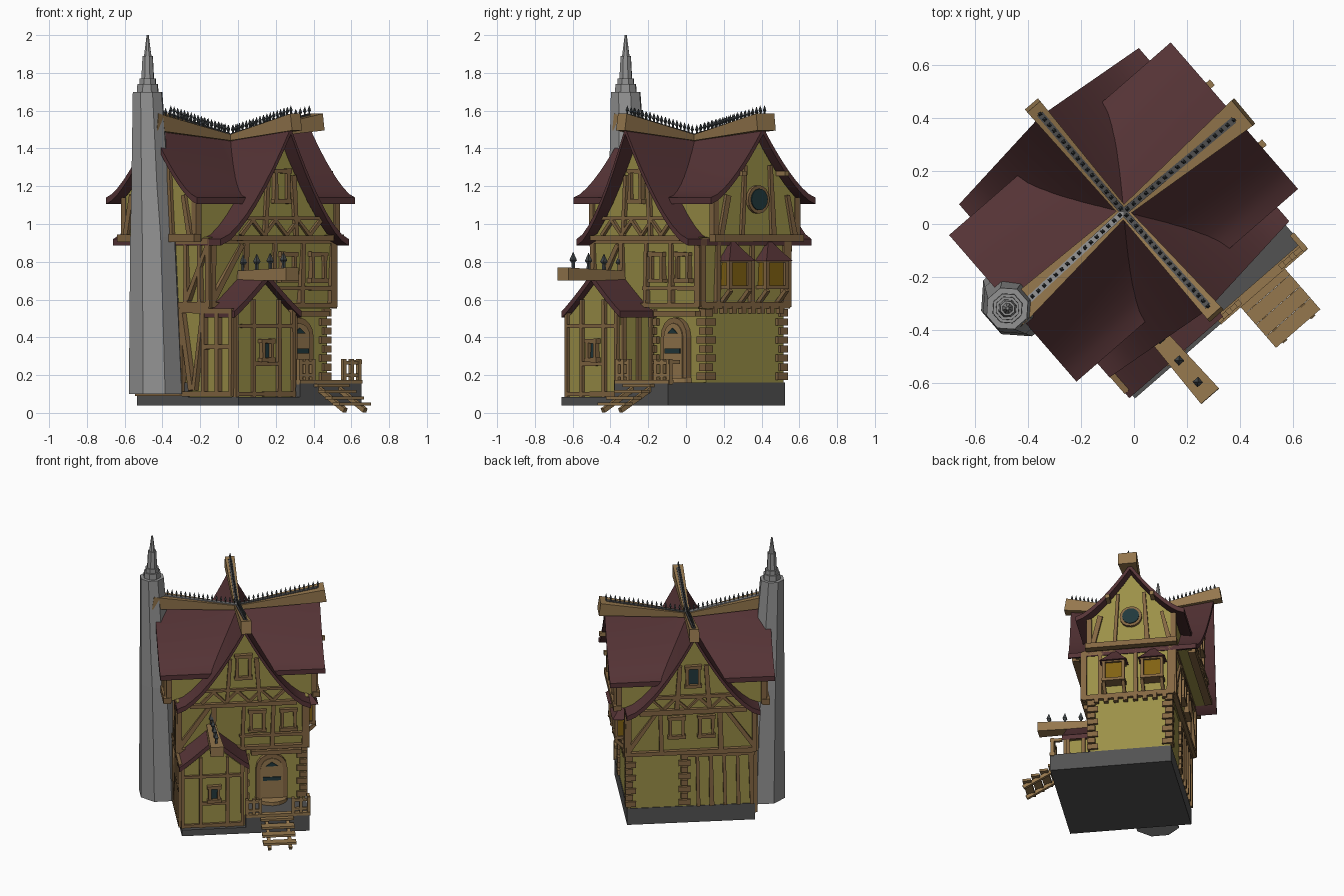
import bpy, bmesh, math, random
from mathutils import Vector, Matrix

if "Cube" in bpy.data.objects:
    bpy.data.objects.remove(bpy.data.objects["Cube"])
random.seed(4)
TURN = Matrix.Rotation(math.radians(41), 4, 'Z')   # the house stands turned on its plot
COL = dict(plaster=(.33, .28, .065), timber=(.23, .135, .055), light_wood=(.30, .185, .075),
           roof_maroon=(.092, .034, .037), stone=(.29, .29, .29), dark_stone=(.085, .085, .085),
           iron=(.06, .07, .075), glass=(.015, .04, .045), amber=(.22, .12, .006))
MATS = {}
for k, c in COL.items():
    MATS[k] = bpy.data.materials.new(k)
    MATS[k].diffuse_color = (*c, 1)
PARTS = {}

# ---------- helpers: everything is a loft of rings ----------
def loft(name, mat, rings):
    vs, fs, _ = PARTS.setdefault(name, ([], [], mat))
    b, n = len(vs), len(rings[0])
    for r in rings:
        vs.extend(Vector(p) for p in r)
    for i in range(len(rings) - 1):
        for j in range(n):
            k = (j + 1) % n
            fs.append((b+i*n+j, b+i*n+k, b+(i+1)*n+k, b+(i+1)*n+j))
    fs.append(tuple(b + j for j in range(n))[::-1])
    fs.append(tuple(b + (len(rings)-1)*n + j for j in range(n)))

def box(name, mat, x0, x1, y0, y1, z0, z1):
    loft(name, mat, [[(x0, y0, z), (x1, y0, z), (x1, y1, z), (x0, y1, z)] for z in (z0, z1)])

def bar(name, mat, p, q, a, b=None, n=(0, 0, 1)):
    """bar from p to q; a and b are (width, depth) at its ends, n the depth direction"""
    p, q, n = Vector(p), Vector(q), Vector(n)
    d = (q - p).normalized()
    s = d.cross(n).normalized()
    u = s.cross(d)
    loft(name, mat, [[o + s*w*i/2 + u*t*j/2 for i, j in ((-1, -1), (1, -1), (1, 1), (-1, 1))]
                     for o, (w, t) in ((p, a), (q, b or a))])

def ngon(x, y, z, r, n=8):
    return [(x + r*math.cos((i+.5)*2*math.pi/n), y + r*math.sin((i+.5)*2*math.pi/n), z) for i in range(n)]

def wall(side, pos):
    """gives (normal, function from along/height/out to a point)"""
    s = 1 if side in ('right', 'back') else -1
    if side in ('front', 'back'):
        return Vector((0, s, 0)), lambda a, z, d=0: Vector((a, pos + s*d, z))
    return Vector((s, 0, 0)), lambda a, z, d=0: Vector((pos + s*d, a, z))

def strut(w, a0, z0, a1, z1, width=.027, name='wall_timbers', mat='timber', depth=.032):
    r = random.uniform
    bar(name, mat, w[1](a0, z0, .002), w[1](a1, z1, .002), (width*r(.75, 1.3), depth),
        (width*r(.75, 1.3), depth), w[0])

def plate(w, name, mat, pts, d):
    loft(name, mat, [[w[1](a, z, e) for a, z in pts] for e in (-.01, d)])

def window(w, a, z, wd=.085, h=.14, mat='plaster'):
    x, y = wd/2, h/2
    plate(w, 'window_panes_' + mat, mat, [(a-x, z-y), (a+x, z-y), (a+x, z+y), (a-x, z+y)], .008)
    for s in (-1, 1):
        strut(w, a+s*x, z-y, a+s*x, z+y, .02, 'window_frames', depth=.05)
        strut(w, a-x-.018, z+s*y, a+x+.018, z+s*y, .022, 'window_frames', depth=.055)

def arch(a, z0, zc, r):
    return [(a-r, z0), (a+r, z0)] + [(a + r*math.cos(t*math.pi/8), zc + r*math.sin(t*math.pi/8)) for t in range(9)]

def spike(p, h, r):
    x, y, z = p
    loft('roof_spikes', 'iron', [ngon(x, y, z+f*h, r*k, 4) for f, k in ((0, .5), (.35, .45), (.5, 1), (1, .05))])

# ---------- foundation, walls ----------
box('foundation', 'dark_stone', -.43, .43, -.09, .32, .04, .16)
box('foundation', 'dark_stone', 0, .43, -.5, -.09, .04, .16)
box('foundation', 'dark_stone', -.43, 0, -.5, -.09, .04, .085)
box('ground_floor', 'plaster', -.42, .425, -.23, .315, .08, .56)
loft('upper_floor', 'plaster', [[(-x, y0, z), (x, y0, z), (x, y1, z), (-x, y1, z)]
     for x, y0, y1, z in ((.42, -.26, .325, .55), (.44, -.285, .345, .93))])
box('attic', 'plaster', -.49, .49, -.23, .35, .92, 1.13)

# ---------- roofs: concave slopes with sagging ridges ----------
CY = .06
def slope(t, half, eave, peak, k):
    return eave + (peak-eave)*max(0, 1-abs(t)/half)**k
MAIN, CROSS, PORCH = (.367, 1.14, 1.51, 1.45), (.45, .92, 1.51, 1.5), (.235, .54, .735, 1.1)

def roof(name, prof, place, l0, l1, sag=.07, over=0.):
    half, mid, rings = prof[0], (l0+l1)/2, []
    ts = [half*(i/8-1) for i in range(17)]
    for i in range(13):
        f = i/6 - 1
        row = []
        for t in ts:
            k = 1-abs(t)/half
            row.append((t, mid + f*((l1-l0)/2 + over*k), slope(t, *prof) - sag*k*(1-abs(f))))
        rings.append([place(*p) for p in row] + [place(t, l, z-.035) for t, l, z in reversed(row)])
    loft(name, 'roof_maroon', rings)
along_x = lambda t, l, z: (l, CY+t, z)
along_y = lambda t, l, z: (t, l, z)
porch_y = lambda t, l, z: (t-.21, l, z)
roof('main_roof', MAIN, along_x, -.555, .555)
roof('cross_roof', CROSS, along_y, -.377, .49, over=.05)
roof('porch_roof', PORCH, porch_y, -.485, -.2, 0)

def gable(name, prof, place, w, base, l0, l1):
    ts = [w*(i/6-1) for i in range(13)]
    pts = [(-w, base)] + [(t, max(base+.005, slope(t, *prof)-.05)) for t in ts] + [(w, base)]
    loft(name, 'plaster', [[place(t, l, z) for t, z in pts] for l in (l0, l1)])
for l0, l1 in ((-.5, -.38), (.38, .5)):
    gable('side_gables', MAIN, along_x, .29, .92, l0, l1)
for l0, l1 in ((-.335, -.2), (.3, .445)):
    gable('cross_gables', CROSS, along_y, .40, .92, l0, l1)
gable('porch_walls', PORCH, porch_y, .21, .085, -.46, -.2)

# ---------- ridge beams with iron spikes ----------
def ridge(c, e, w0, w1, n, h=.05, strip='dark_stone'):
    c, e = Vector(c), Vector(e)
    bar('ridge_beams', 'light_wood', c, e, w0, w1)
    t0, t1 = c + Vector((0, 0, w0[1]/2)), e + Vector((0, 0, w1[1]/2))
    if n > 5:
        bar('ridge_strip_' + strip, strip, t0, t0.lerp(t1, .92), (.026, .012))
    for i in range(n):
        spike(t0.lerp(t1, (i+.6)/n*.94), h, .0095 if n > 5 else .02)
for x, y, w, m in ((.59, .048, .125, 'dark_stone'), (-.575, .042, .11, 'stone'),
                   (.008, -.46, .07, 'dark_stone'), (.005, .59, .065, 'dark_stone')):
    ridge((0, CY, 1.455), (x, y, 1.54), (.04, .03), (w, .09), 18, .052, m)
ridge((-.21, -.22, .725), (-.21, -.68, .735), (.06, .05), (.09, .068), 4, .085)

# ---------- chimney ----------
def chim(z, r):
    return ngon(-.642 + r*.92, .073, z, r*1.07)
loft('chimney', 'stone', [chim(.1, .142), chim(.93, .119), chim(1.2, .1), chim(1.7, .077)])
for z0, z1, a, b in ((1.69, 1.74, .06, .058), (1.73, 1.77, .047, .046), (1.76, 1.89, .036, .029), (1.88, 2, .022, .006)):
    loft('chimney_cap', 'stone', [ngon(-.57, .073, z0, a), ngon(-.57, .073, z1, b)])

# ---------- half timbering ----------
F1, B1, R1, L1 = wall('front', -.23), wall('back', .315), wall('right', .425), wall('left', -.43)
F2, B2, R2, L2 = wall('front', -.275), wall('back', .338), wall('right', .432), wall('left', -.432)
FG, BG, RG, LG = wall('front', -.335), wall('back', .445), wall('right', .5), wall('left', -.5)
PF, PR = wall('front', -.46), wall('right', 0)
for w, a0, a1 in ((F2, -.435, .435), (B2, -.435, .435), (R2, -.28, .34), (L2, -.28, .34)):
    for z in (.57, .91):
        strut(w, a0, z, a1, z, .03)
    for a in (a0+.012, a1-.012):
        strut(w, a, .56, a, .92, .035)
for w in (F2, B2):
    for a in (-.2, .2):
        strut(w, a, .57, a+.01, .91)
    strut(w, -.42, .6, -.22, .89)
strut(F2, 0, .57, .01, .91)
strut(B2, .42, .6, .22, .89)
strut(F2, -.02, .66, .43, .66, .022)
for a in (-.16, .08, .31):
    strut(R2, a, .57, a, .91)
for a in (-.2, -.09, .21):
    strut(L2, a, .57, a, .91)
strut(L2, -.26, .88, -.1, .6)
strut(L2, .2, .6, .33, .88)
for a in (-.45, -.34, -.23, -.05, .17, .3):                      # left ground wall
    strut(L1, a, .09, a, .55)
for a, b in ((-.05, -.13), (-.22, -.15), (.17, .24), (.3, .25)):
    strut(L1, a, .52, b, .12, .028)
strut(L1, -.46, .35, -.23, .35, .022)
for z in (.1, .54):
    strut(L1, -.46, z, .31, z)
for a in (-.41, -.32, -.23, -.14, -.05):                         # back ground wall
    strut(B1, a, .16, a+.008, .55)
strut(B1, -.43, .54, .02, .54)
for a in (-.42, -.3, -.12, -.02):                                # porch front and side
    strut(PF, a, .085, a, .6 if abs(a+.21) < .15 else .55, .024)
for z in (.1, .46):
    strut(PF, -.43, z, -.01, z, .022)
strut(PF, -.3, .26, -.12, .26, .02)
for a in (-.445, -.34, -.25):
    strut(PR, a, .09, a, .54, .024)
for z in (.1, .53):
    strut(PR, -.46, z, -.23, z, .022)

# gables: jetty beams, studs, zigzag
for w, lim, half in ((FG, .36, CROSS), (BG, .36, CROSS), (RG, .31, MAIN), (LG, .31, MAIN)):
    c = CY if half is MAIN else 0
    strut(w, c-lim, .925, c+lim, .925, .035, depth=.05)
    for t in ((-.26, -.11, .11, .26) if half is MAIN else (-.11, .11)):
        strut(w, c+t, .93, c+t*.8, slope(t, *half)-.05)
    if half is CROSS:
        strut(w, -.28, 1.03, .28, 1.03, .022)
        for i in range(7):
            a = -.28 + i*.08
            strut(w, a, .94 + .08*(i % 2), a+.08, 1.02 - .08*(i % 2), .016)
for t in (-.15, .15):                                            # purlin ends on the right
    z = slope(t, *MAIN)-.045
    bar('purlins', 'light_wood', RG[1](CY+t, z, -.1), RG[1](CY+t, z, .075), (.028, .028))
for s in (-1, 1):
    for y in (-.225, .345):                                      # attic corner posts
        box('wall_timbers', 'timber', s*.487-.018, s*.487+.018, y-.018, y+.018, .91, 1.14)

# corner blocks and a corbel row round the stone half
for i in range(8):
    k, z = (.05, .03)[i % 2], .175 + i*.048
    for x, y in ((.42, -.225), (.42, .31)):
        sy = 1 if y < 0 else -1
        box('corner_blocks', 'timber', x-k, x+.022, min(y-sy*.022, y+sy*k), max(y-sy*.022, y+sy*k), z, z+.038)
    box('corner_blocks', 'timber', .045-k*.8, .045+k*.8, .3, .334, z, z+.038)
    box('corner_blocks', 'timber', .0, k, -.252, -.2, z, z+.038)
    box('corbels', 'timber', .4, .455, -.2+i*.066, -.17+i*.066, .525, .562)

# ---------- windows ----------
window(F2, .1, .77); window(F2, .31, .77)
window(B2, .1, .76); window(B2, -.1, .76)
window(FG, 0, 1.2, .085, .16)
window(BG, 0, 1.18, .08, .14, 'glass')
window(PF, -.21, .33, .06, .1, 'glass')
for w in (RG, LG):                                               # round gable windows
    for nm, m, r, d in (('round_frames', 'timber', .075, .02), ('round_panes', 'glass', .057, .026)):
        plate(w, nm, m, [(CY + r*math.cos(i*math.pi/8), 1.13 + r*math.sin(i*math.pi/8)) for i in range(16)], d)
for y in (-.06, .2):                                             # amber bay windows
    box('bay_glass', 'amber', .42, .495, y-.065, y+.065, .67, .80)
    for z in (.665, .805):
        box('bay_frames', 'timber', .42, .51, y-.078, y+.078, z-.01, z+.01)
    for a in (-.066, .066):
        box('bay_frames', 'timber', .485, .508, y+a-.011, y+a+.011, .66, .81)
        bar('bay_braces', 'timber', (.43, y+a, .58), (.505, y+a, .65), (.022, .022))
    loft('bay_roofs', 'roof_maroon', [[(.42, y-a, z), (x, y-a, z), (x, y+a, z), (.42, y+a, z)]
         for x, a, z in ((.525, .092, .805), (.485, .05, .855), (.45, .015, .905))])

# ---------- door, deck, railings and steps ----------
plate(F1, 'door_frame', 'timber', arch(.2, .16, .40, .105), .03)
plate(F1, 'door', 'light_wood', arch(.2, .165, .40, .075), .036)
plate(F1, 'door_glass', 'glass', [(.14, .315), (.26, .315), (.26, .34), (.14, .34)], .042)
plate(F1, 'door_glass', 'glass', [(.16, .42), (.24, .42), (.2, .45)], .042)
bar('door_canopy', 'timber', (.06, -.26, .525), (.4, -.26, .525), (.04, .03))
loft('door_step', 'light_wood', [[(.2+.11*math.cos(i*math.pi/8), -.23-.11*math.sin(i*math.pi/8), z)
     for i in range(9)] for z in (.16, .185)])
for x0, x1 in ((.01, .1), (.32, .425)):
    for z in (.2, .265):
        bar('railing', 'light_wood', (x0-.01, -.485, z), (x1+.01, -.485, z), (.018, .018))
    for x in (x0, (x0+x1)/2, x1):
        bar('railing', 'light_wood', (x, -.485, .15), (x, -.485, .285), (.022, .022), n=(0, 1, 0))
bar('railing', 'light_wood', (.425, -.5, .27), (.425, -.42, .27), (.02, .02))
bar('railing', 'light_wood', (.0, -.485, .165), (.435, -.485, .165), (.035, .02))
for x in (.14, .28):
    bar('stair_stringers', 'light_wood', (x, -.47, .14), (x, -.705, .012), (.022, .025))
for i in range(4):
    y, z = -.503-i*.058, .145-i*.033
    box('stair_treads', 'light_wood', .098, .32, y-.0285, y+.0285, z-.008, z+.008)

# ---------- make the objects ----------
for name, (vs, fs, mat) in PARTS.items():
    me = bpy.data.meshes.new(name)
    me.from_pydata([TURN @ v for v in vs], [], fs)
    bm = bmesh.new()
    bm.from_mesh(me)
    bmesh.ops.recalc_face_normals(bm, faces=bm.faces)
    bm.to_mesh(me)
    bm.free()
    if name in ('main_roof', 'cross_roof', 'porch_roof'):
        for p in me.polygons:
            p.use_smooth = True
        me.set_sharp_from_angle(angle=math.radians(35))
    me.materials.append(MATS[mat])
    bpy.context.collection.objects.link(bpy.data.objects.new(name, me))

for m in bpy.data.materials:
    if m.users and not m.is_grease_pencil:
        m.use_nodes = True
        m.node_tree.nodes["Principled BSDF"].inputs["Base Color"].default_value = m.diffuse_color
